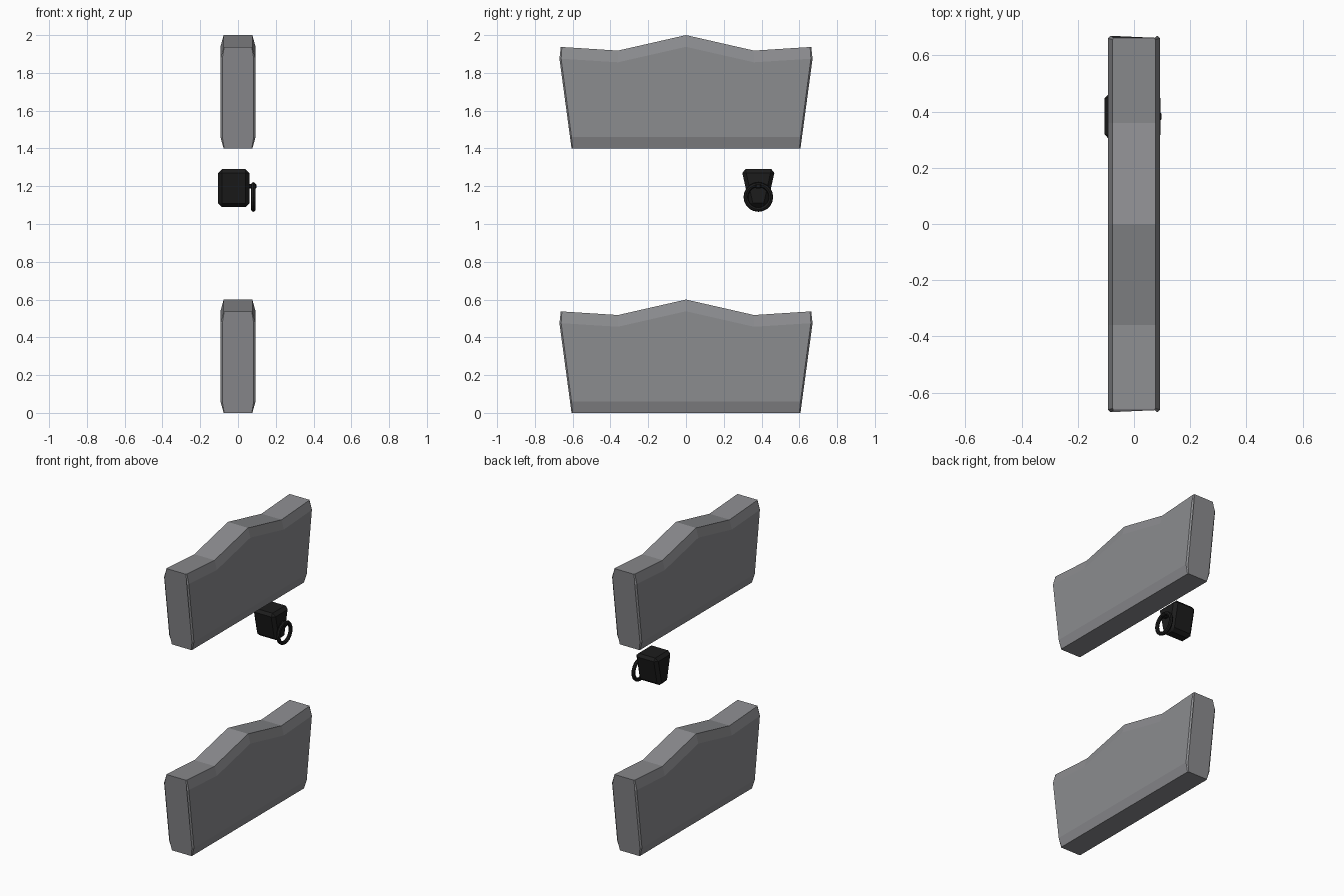
import bpy, bmesh, math
from mathutils import Matrix

if "Cube" in bpy.data.objects:
    bpy.data.objects.remove(bpy.data.objects["Cube"])


def material(name, rgb):
    m = bpy.data.materials.new(name)
    m.diffuse_color = (*rgb, 1)
    m.use_nodes = True
    m.node_tree.nodes["Principled BSDF"].inputs["Base Color"].default_value = m.diffuse_color
    return m


grey = material("stone grey", (0.26, 0.262, 0.275))
black = material("black metal", (0.012, 0.012, 0.012))


def finish(bm, name, mat):
    bmesh.ops.recalc_face_normals(bm, faces=bm.faces)
    me = bpy.data.meshes.new(name)
    bm.to_mesh(me)
    bm.free()
    ob = bpy.data.objects.new(name, me)
    bpy.context.collection.objects.link(ob)
    me.materials.append(mat)
    return ob


def slab(name, z0):
    """Wavy-topped slab, chamfered above and below, lofted along y."""
    # stations: y at bottom, y at lower chamfer, y at upper chamfer, y at top, top height, x inset
    half = [(0.606, 0.614, 0.670, 0.663, 0.537, 0.010),
            (0.600, 0.606, 0.661, 0.657, 0.537, 0.0),
            (0.36, 0.36, 0.36, 0.36, 0.518, 0.0)]
    mid = [(0, 0, 0, 0, 0.6, 0.0)]
    mirrored = [(-a, -b, -c, -d, t, i) for a, b, c, d, t, i in half]
    bm = bmesh.new()
    rings = []
    for yb, y1, y2, yt, top, ins in mirrored + mid + half[::-1]:
        side = [(0.076 - ins * 0.3, yb, 0), (0.093 - ins, y1, 0.06),
                (0.093 - ins, y2, top - 0.062), (0.076 - ins * 0.3, yt, top)]
        pts = side + [(-x, y, z) for x, y, z in reversed(side)]
        rings.append([bm.verts.new((x, y, z + z0)) for x, y, z in pts])
    for a, b in zip(rings, rings[1:]):
        for i in range(8):
            j = (i + 1) % 8
            bm.faces.new((a[i], a[j], b[j], b[i]))
    bm.faces.new(rings[0])
    bm.faces.new(rings[-1])
    return finish(bm, name, grey)


slab("lower_slab", 0.0)
slab("upper_slab", 1.4)

# Tapered, bevelled body of the latch
CY = 0.383
bm = bmesh.new()
bmesh.ops.create_cube(bm, size=1)
for v in bm.verts:
    up = v.co.z > 0
    v.co = (-0.0225 + v.co.x * 0.165,
            CY + v.co.y * (0.178 if up else 0.09),
            1.29 if up else 1.09)
bmesh.ops.bevel(bm, geom=bm.edges[:], offset=0.02, segments=1, affect='EDGES')
finish(bm, "latch_body", black)

# Ring hanging on the +x side
bpy.ops.mesh.primitive_torus_add(major_segments=20, minor_segments=8,
                                 major_radius=0.066, minor_radius=0.0125,
                                 location=(0.081, CY, 1.143),
                                 rotation=(0, math.pi / 2, 0))
ring = bpy.context.object
ring.name = "pull_ring"
ring.data.materials.append(black)

# Small loop holding the ring to the body
bm = bmesh.new()
bmesh.ops.create_cube(bm, size=1, matrix=Matrix.Translation((0.074, CY, 1.2))
                      @ Matrix.Diagonal((0.048, 0.03, 0.026, 1)))
bmesh.ops.bevel(bm, geom=bm.edges[:], offset=0.005, segments=1, affect='EDGES')
finish(bm, "ring_holder", black)
